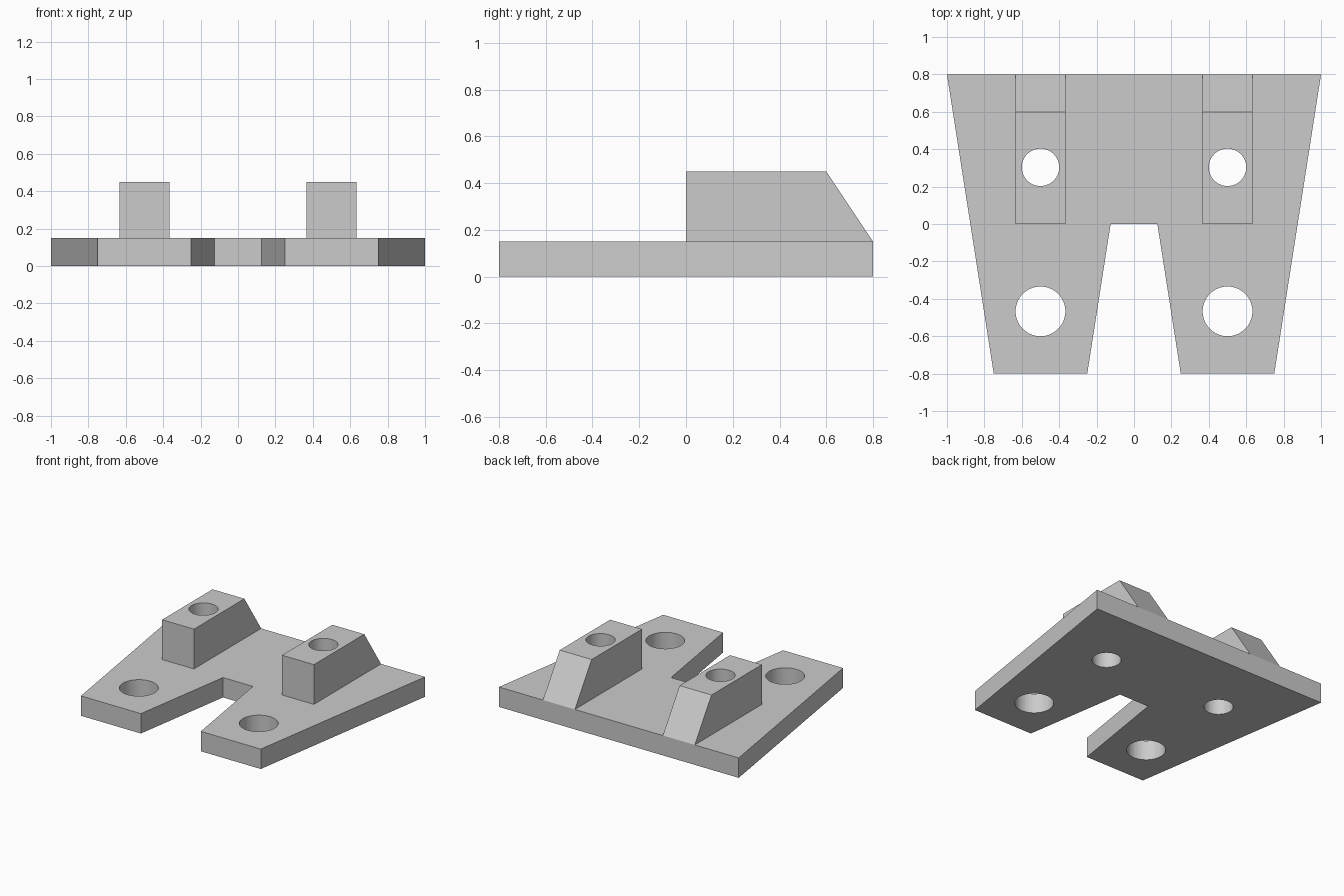
import bpy
import bmesh
import math

cube = bpy.data.objects.get("Cube")
if cube:
    bpy.data.objects.remove(cube, do_unlink=True)

THICK = 0.15      # plate thickness
TOP = 0.45        # top of the blocks
HALF_BLOCK = 0.133
HOLE_X = 0.5

grey = bpy.data.materials.new("plain_grey")
grey.use_nodes = True
colour = (0.6, 0.6, 0.6, 1)
grey.diffuse_color = colour
grey.node_tree.nodes["Principled BSDF"].inputs["Base Color"].default_value = colour


def prism(name, outline, offset):
    """Solid made by extruding a flat outline along offset."""
    bm = bmesh.new()
    face = bm.faces.new([bm.verts.new(p) for p in outline])
    extruded = bmesh.ops.extrude_face_region(bm, geom=[face])["geom"]
    moved = [v for v in extruded if isinstance(v, bmesh.types.BMVert)]
    bmesh.ops.translate(bm, vec=offset, verts=moved)
    bmesh.ops.recalc_face_normals(bm, faces=bm.faces)
    mesh = bpy.data.meshes.new(name)
    bm.to_mesh(mesh)
    bm.free()
    mesh.materials.append(grey)
    obj = bpy.data.objects.new(name, mesh)
    bpy.context.collection.objects.link(obj)
    return obj


def drill(obj, x, y, radius):
    """Cut a vertical round hole right through obj."""
    bpy.ops.mesh.primitive_cylinder_add(vertices=64, radius=radius, depth=2,
                                        location=(x, y, 0))
    cutter = bpy.context.object
    cutter.hide_render = True
    cutter.data.materials.append(grey)
    bpy.ops.object.select_all(action="DESELECT")
    obj.select_set(True)
    bpy.context.view_layer.objects.active = obj
    mod = obj.modifiers.new("hole", "BOOLEAN")
    mod.operation = "DIFFERENCE"
    mod.solver = "EXACT"
    mod.object = cutter
    bpy.ops.object.modifier_apply(modifier=mod.name)
    bpy.data.objects.remove(cutter, do_unlink=True)
    bpy.ops.object.shade_smooth_by_angle(angle=math.radians(30))


# Tapered base plate with a slot between its two legs
half = [(0.125, 0), (0.25, -0.8), (0.75, -0.8), (1, 0.8)]
outline = half + [(-x, y) for x, y in reversed(half)]
plate = prism("base_plate", [(x, y, 0) for x, y in outline], (0, 0, THICK))

# Wedge-backed blocks, each with a bolt hole running down through the plate
profile = [(0, THICK), (0.8, THICK), (0.6, TOP), (0, TOP)]
for side, name in ((1, "left_block"), (-1, "right_block")):
    x = side * HOLE_X
    block = prism(name, [(x - HALF_BLOCK, y, z) for y, z in profile],
                  (2 * HALF_BLOCK, 0, 0))
    drill(block, x, 0.303, 0.1)
    drill(plate, x, 0.303, 0.1)
    drill(plate, x, -0.467, HALF_BLOCK)
